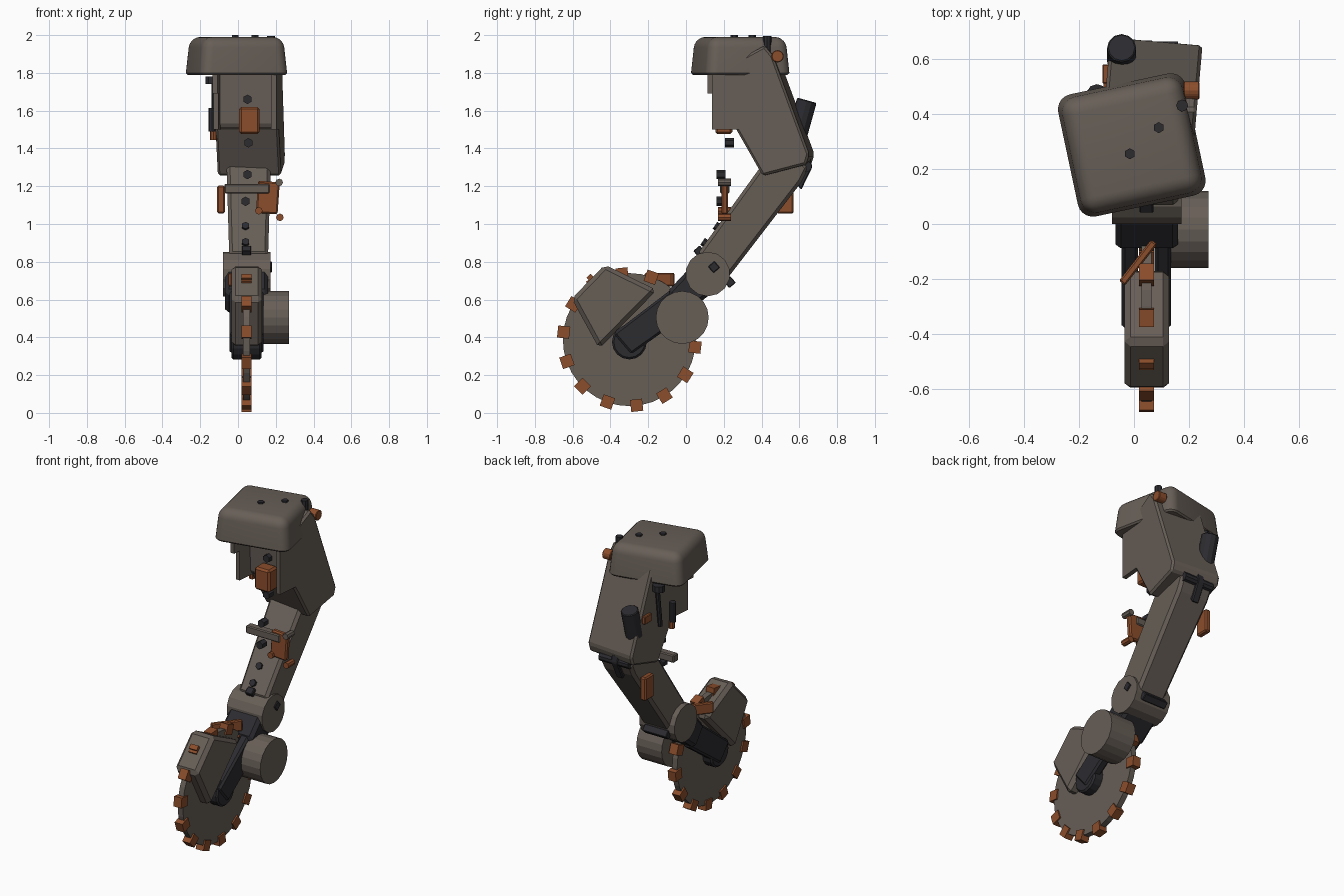
import bpy, bmesh, math
from mathutils import Matrix, Vector

if "Cube" in bpy.data.objects:
    bpy.data.objects.remove(bpy.data.objects["Cube"])

def mat(name, rgb):
    m = bpy.data.materials.new(name)
    m.diffuse_color = (*rgb, 1)
    m.use_nodes = True
    m.node_tree.nodes["Principled BSDF"].inputs["Base Color"].default_value = m.diffuse_color
    return m

GREY = mat("grey_paint", (0.135, 0.112, 0.094))
DARK = mat("dark_metal", (0.025, 0.025, 0.03))
ORANGE = mat("orange_paint", (0.26, 0.075, 0.025))

def finish(name, bm, m, bevel=0, matrix=None, smooth=False):
    if matrix:
        bmesh.ops.transform(bm, matrix=matrix, verts=bm.verts)
    bmesh.ops.recalc_face_normals(bm, faces=bm.faces)
    me = bpy.data.meshes.new(name)
    bm.to_mesh(me)
    bm.free()
    ob = bpy.data.objects.new(name, me)
    bpy.context.collection.objects.link(ob)
    me.materials.append(m)
    if bevel:
        b = ob.modifiers.new("bevel", 'BEVEL')
        b.width, b.segments, b.limit_method = bevel, 1, 'ANGLE'
    if smooth:
        for o in bpy.context.selected_objects:
            o.select_set(False)
        ob.select_set(True)
        bpy.context.view_layer.objects.active = ob
        bpy.ops.object.shade_smooth_by_angle(angle=math.radians(35))
    return ob

def rot(deg, axis, pivot):
    t = Matrix.Translation(pivot)
    return t @ Matrix.Rotation(math.radians(deg), 4, axis) @ t.inverted()

def box(name, c, size, m, bevel=0, deg=0, axis='X'):
    bm = bmesh.new()
    bmesh.ops.create_cube(bm, size=1, matrix=Matrix.Translation(c) @ Matrix.Diagonal((*size, 1)))
    return finish(name, bm, m, bevel, rot(deg, axis, c))

def rod(name, a, b, r, m, sides=16, bevel=0):
    a, b = Vector(a), Vector(b)
    d = b - a
    bm = bmesh.new()
    bmesh.ops.create_cone(bm, cap_ends=True, segments=sides, radius1=r, radius2=r, depth=d.length)
    mx = Matrix.Translation((a + b) / 2) @ d.to_track_quat('Z', 'Y').to_matrix().to_4x4()
    return finish(name, bm, m, bevel, mx)

def prism(name, yz, x0, x1, m, bevel=0, matrix=None, taper=None):
    bm = bmesh.new()
    rings = [[bm.verts.new((x, y, z)) for y, z in yz] for x in (x0, x1)]
    n = len(yz)
    bm.faces.new(rings[0])
    bm.faces.new(rings[1])
    for i in range(n):
        j = (i + 1) % n
        bm.faces.new((rings[0][i], rings[0][j], rings[1][j], rings[1][i]))
    if taper:  # (centre x, z low, z high, scale at low end)
        cx, lo, hi, s = taper
        for v in bm.verts:
            t = (v.co.z - lo) / (hi - lo)
            v.co.x = cx + (v.co.x - cx) * (s + (1 - s) * t)
    return finish(name, bm, m, bevel, matrix)

# Saw blade with square teeth
BX, BY, BZ = 0.045, -0.30, 0.388
rod("saw_blade", (BX - 0.018, BY, BZ), (BX + 0.018, BY, BZ), 0.352, GREY, 36)
for i in range(14):
    a = math.radians(173.5 + i * 360 / 14)
    box(f"saw_tooth_{i}", (BX, BY + 0.35 * math.cos(a), BZ + 0.35 * math.sin(a)),
        (0.055, 0.064, 0.064), ORANGE, 0, math.degrees(a), 'X')
rod("blade_hub", (-0.035, BY, 0.375), (0.125, BY, 0.375), 0.092, DARK, 16, 0.01)

# Blade guard
prism("blade_guard", [(-0.43, 0.785), (-0.605, 0.605), (-0.46, 0.34), (-0.155, 0.65)],
      -0.035, 0.128, GREY, 0.022)
box("guard_tab", (0.045, -0.505, 0.715), (0.055, 0.03, 0.03), ORANGE, 0, 45)

# Fork carrying the blade
for side, x0 in (("left", -0.045), ("right", 0.075)):
    prism(f"fork_{side}", [(-0.385, 0.42), (-0.29, 0.31), (0.02, 0.53), (-0.07, 0.66)],
          x0, x0 + 0.06, DARK, 0.012)
prism("fork_root", [(-0.10, 0.64), (-0.01, 0.52), (0.17, 0.66), (0.05, 0.80)],
      -0.068, 0.16, DARK, 0.02)
rod("saw_motor", (0.09, -0.02, 0.505), (0.27, -0.02, 0.505), 0.14, GREY, 20)
box("fork_handle", (0.015, -0.14, 0.705), (0.19, 0.028, 0.07), ORANGE, 0.006, 52, 'Z')

# Elbow joint with clamps
rod("elbow", (-0.08, 0.115, 0.735), (0.172, 0.115, 0.735), 0.118, GREY, 14)
for i, (y, z) in enumerate([(0.07, 0.855), (0.232, 0.692)]):
    box(f"elbow_clamp_{i}", (0.045, y, z), (0.05 if i == 0 else 0.17, 0.045, 0.045), DARK, 0.004, 40)
box("elbow_pin", (0.165, 0.148, 0.772), (0.03, 0.045, 0.045), DARK, 0.004, 40)

# Forearm
prism("forearm", [(0.06, 0.84), (0.21, 0.70), (0.61, 1.22), (0.65, 1.30), (0.56, 1.38), (0.40, 1.31)],
      -0.062, 0.175, GREY, 0.018, None, (0.055, 0.72, 1.36, 0.84))
for i, (y, z) in enumerate([(0.165, 0.985), (0.10, 0.90)]):
    rod(f"forearm_bolt_{i}", (0.04, y + 0.03, z - 0.02), (0.04, y - 0.012, z + 0.008), 0.022, DARK, 6)
box("forearm_back_plate", (-0.09, 0.525, 1.13), (0.04, 0.09, 0.15), ORANGE, 0.008)

# Wrist hinge between forearm and body
rod("hinge_pin", (-0.05, 0.635, 1.305), (0.16, 0.635, 1.305), 0.03, DARK, 10)
prism("hinge_tab", [(0.66, 1.35), (0.668, 1.30), (0.61, 1.18), (0.58, 1.22)], 0.02, 0.07, DARK, 0.006)

# Parts floating in front of the forearm
box("front_bar", (0.048, 0.205, 1.187), (0.24, 0.05, 0.05), GREY, 0.006)
box("front_plate", (0.158, 0.205, 1.14), (0.115, 0.035, 0.17), ORANGE, 0.008, 4, 'Y')
for i, (x, z) in enumerate([(0.11, 1.07), (0.222, 1.035), (0.218, 1.22)]):
    rod(f"plate_knob_{i}", (x, 0.17, z), (x, 0.238, z), 0.02, GREY if i == 2 else ORANGE, 8)
for i, (x, y, z) in enumerate([(0.055, 0.23, 1.43), (0.05, 0.185, 1.262), (0.04, 0.185, 1.12)]):
    rod(f"front_bolt_{i}", (x, y - 0.024, z), (x, y + 0.024, z), 0.025, DARK, 6)

# Upper body, slightly turned, with cheek plates around a front recess
TURN = rot(-5, 'Z', (0.06, 0.42, 0))
prism("upper_body", [(0.24, 1.84), (0.43, 1.945), (0.475, 1.89), (0.667, 1.37), (0.65, 1.315),
                     (0.42, 1.255), (0.28, 1.50), (0.25, 1.52)], -0.108, 0.228, GREY, 0.012, TURN)
prism("cheek_right", [(0.15, 1.82), (0.15, 1.50), (0.30, 1.50), (0.30, 1.82)],
      0.20, 0.228, GREY, 0, TURN)
prism("cheek_left", [(0.10, 1.82), (0.10, 1.69), (0.15, 1.69), (0.15, 1.50), (0.30, 1.50), (0.30, 1.82)],
      -0.108, -0.08, GREY, 0, TURN)
box("front_lamp", (0.06, 0.20, 1.548), (0.108, 0.09, 0.145), ORANGE, 0.012)
rod("body_bolt", (0.05, 0.215, 1.66), (0.05, 0.26, 1.66), 0.025, DARK, 6)

# Side and back fittings
rod("back_canister", (-0.045, 0.59, 1.475), (-0.045, 0.64, 1.655), 0.053, DARK, 12, 0.005)
rod("left_cap", (-0.135, 0.47, 1.74), (-0.135, 0.47, 1.78), 0.038, DARK, 10)
rod("left_rod", (-0.125, 0.44, 1.50), (-0.125, 0.47, 1.75), 0.014, DARK, 8)
rod("left_cylinder", (-0.138, 0.33, 1.49), (-0.138, 0.33, 1.615), 0.02, DARK, 10)
rod("left_knob", (-0.13, 0.33, 1.445), (-0.13, 0.33, 1.49), 0.018, ORANGE, 8)
box("left_orange_tab", (-0.10, 0.545, 1.58), (0.03, 0.07, 0.05), ORANGE, 0.004)
rod("right_knob", (0.18, 0.485, 1.888), (0.238, 0.485, 1.888), 0.033, ORANGE, 12, 0.004)
rod("right_stub", (0.175, 0.43, 1.90), (0.175, 0.43, 1.995), 0.022, DARK, 8)

# Rounded hood: narrower top, bevelled top and vertical edges
bm = bmesh.new()
bmesh.ops.create_cube(bm, size=1, matrix=Matrix.Diagonal((0.475, 0.455, 0.2, 1)))
for v in bm.verts:
    if v.co.z > 0:
        v.co.x *= 0.92
        v.co.y *= 0.92
edges = [e for e in bm.edges if max(v.co.z for v in e.verts) > 0]
bmesh.ops.bevel(bm, geom=edges, offset=0.055, segments=5, profile=0.5, affect='EDGES')
finish("hood", bm, GREY, 0.01, Matrix.Translation((-0.008, 0.287, 1.89)) @ Matrix.Rotation(math.radians(12), 4, 'Z'),
       True)
for i, (x, y) in enumerate([(-0.015, 0.255), (0.09, 0.35)]):
    rod(f"hood_bolt_{i}", (x, y, 1.97), (x, y, 2.0), 0.02, DARK, 6)
